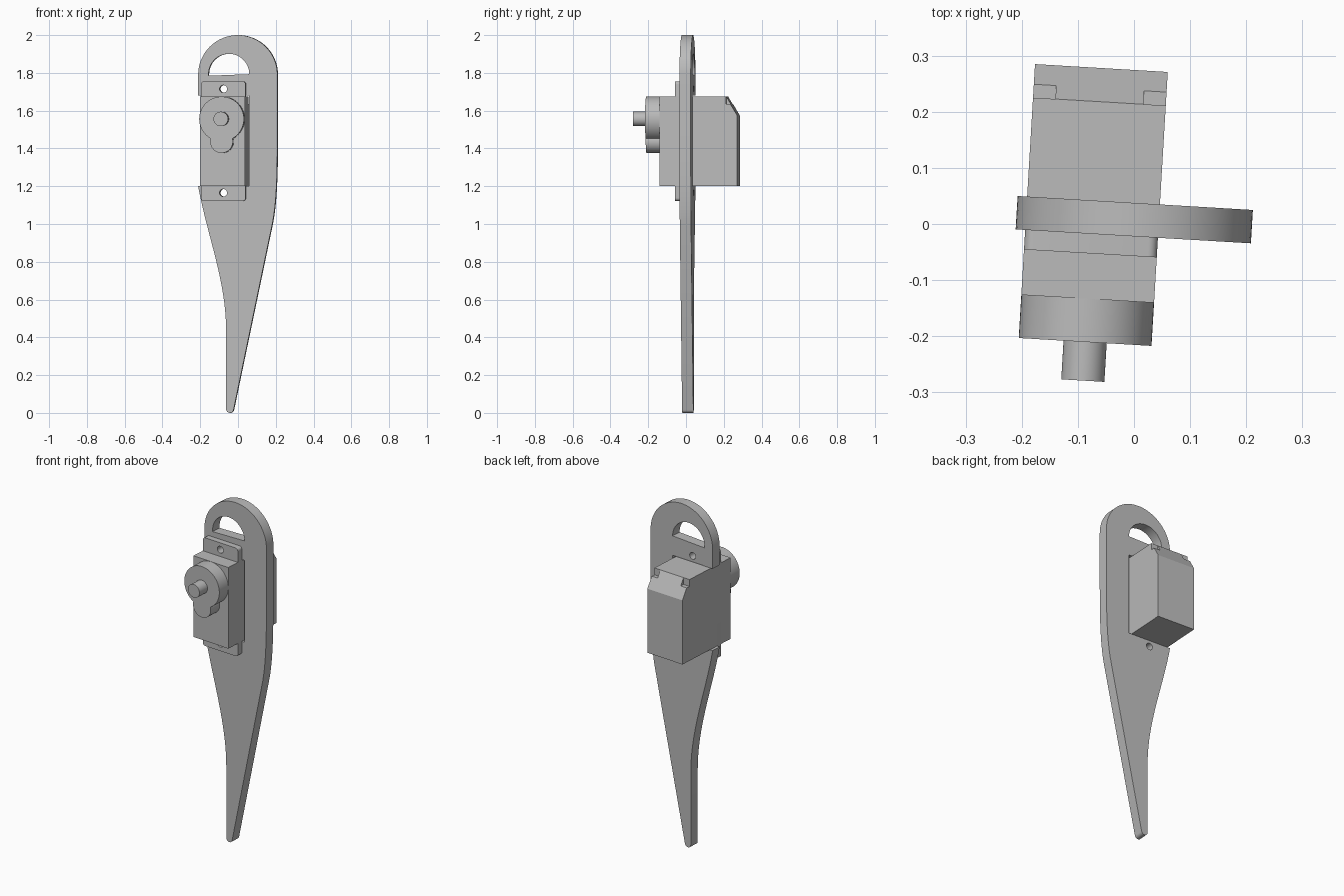
import bpy, bmesh, math
from mathutils import Matrix, Vector
from mathutils.geometry import interpolate_bezier

if "Cube" in bpy.data.objects:
    bpy.data.objects.remove(bpy.data.objects["Cube"])

# Single grey material
grey = bpy.data.materials.new("plain grey")
grey.use_nodes = True
grey.diffuse_color = (0.5, 0.5, 0.5, 1)
grey.node_tree.nodes["Principled BSDF"].inputs["Base Color"].default_value = (0.5, 0.5, 0.5, 1)

# The whole assembly is turned slightly about z
YAW = Matrix.Rotation(math.radians(-3.4), 4, "Z")


def arc(cx, cz, r, start, end, n=24):
    angles = [math.radians(start + (end - start) * i / n) for i in range(n + 1)]
    return [(cx + r * math.cos(a), cz + r * math.sin(a)) for a in angles]


def circle(cx, cz, r, n=48):
    return arc(cx, cz, r, 0, 360, n)[:-1]


def bezier(*points, n=16):
    return [tuple(p) for p in interpolate_bezier(*[Vector(p) for p in points], n)]


def prism(name, loops, near, far, axis="y"):
    """Extrude closed loops (outline first, then holes) along y or x."""
    curve = bpy.data.curves.new(name, "CURVE")
    curve.dimensions = "2D"
    curve.fill_mode = "BOTH"
    curve.extrude = (far - near) / 2
    for loop in loops:
        spline = curve.splines.new("POLY")
        spline.points.add(len(loop) - 1)
        for point, (a, b) in zip(spline.points, loop):
            point.co = (a, b, 0, 1)
        spline.use_cyclic_u = True
    temp = bpy.data.objects.new(name + "_outline", curve)
    bpy.context.collection.objects.link(temp)
    bpy.context.view_layer.update()
    mesh = bpy.data.meshes.new_from_object(temp.evaluated_get(bpy.context.evaluated_depsgraph_get()))
    bpy.data.objects.remove(temp)

    bm = bmesh.new()
    bm.from_mesh(mesh)
    middle = (near + far) / 2
    for v in bm.verts:
        a, b, d = v.co
        v.co = (a, d + middle, b) if axis == "y" else (d + middle, a, b)
    bmesh.ops.remove_doubles(bm, verts=bm.verts, dist=1e-5)
    bmesh.ops.recalc_face_normals(bm, faces=bm.faces)
    bm.transform(YAW)
    bm.to_mesh(mesh)
    bm.free()
    mesh.name = name
    mesh.materials.clear()
    mesh.materials.append(grey)
    obj = bpy.data.objects.new(name, mesh)
    bpy.context.collection.objects.link(obj)
    return obj


def select(obj):
    bpy.ops.object.select_all(action="DESELECT")
    obj.select_set(True)
    bpy.context.view_layer.objects.active = obj


# Shared layout
LEFT, RIGHT = -0.193, 0.044
MID = (LEFT + RIGHT) / 2
BOTTOM, TOP = 1.2, 1.675
PLATE_FRONT, PLATE_BACK = -0.022, 0.0375
screw_holes = [circle(MID, z, 0.02, 24) for z in (1.165, 1.715)]

# Tapered arm plate: tip, right edge, round top, open side slot, left edge
outline = arc(-0.042, 0.02, 0.02, 180, 345, 12)
outline += bezier((0.18, 0.985), (0.205, 1.1), (0.21, 1.25), (0.21, 1.46))
outline += arc(0, 1.79, 0.21, 0, 180, 40)
outline += [(-0.21, TOP + 0.004), (0.06, TOP + 0.004), (0.06, BOTTOM)]
outline += bezier((-0.21, BOTTOM), (-0.165, 0.95), (-0.062, 0.70), (-0.062, 0.44), n=28)
window = arc(-0.047, 1.793, 0.108, 0, 180, 28) + [(-0.155, 1.785)]
arm = prism("arm_plate", [outline, window] + screw_holes, PLATE_FRONT, PLATE_BACK)

# Mounting flange with rounded corners
r = 0.016
ear = []
for x, z, start in ((RIGHT - r, 1.755 - r, 0), (LEFT + r, 1.755 - r, 90),
                    (LEFT + r, 1.122 + r, 180), (RIGHT - r, 1.122 + r, 270)):
    ear += arc(x, z, r, start, start + 90, 6)
flange = prism("mounting_flange", [ear] + screw_holes, -0.057, PLATE_FRONT)

# Motor case with a sloped top back edge
case = prism("motor_case", [[(-0.138, BOTTOM), (0.274, BOTTOM), (0.274, 1.575),
                             (0.214, TOP), (-0.138, TOP)]], LEFT, RIGHT, "x")

# Corner notches in the slope
for x0, x1 in ((LEFT - 0.02, LEFT + 0.04), (RIGHT - 0.04, RIGHT + 0.02)):
    cutter = prism("notch_cutter", [[(0.214, 1.635), (0.3, 1.635), (0.3, 1.72), (0.214, 1.72)]],
                   x0, x1, "x")
    cutter.hide_render = True
    cut = case.modifiers.new("notch", "BOOLEAN")
    cut.operation = "DIFFERENCE"
    cut.solver = "EXACT"
    cut.object = cutter
    select(case)
    bpy.ops.object.modifier_apply(modifier=cut.name)
    bpy.data.objects.remove(cutter)

# Gear housing, its small lobe and the output shaft
AXIS = 1.556
housing = prism("gear_housing", [circle(MID, AXIS, 0.1185, 64)], -0.215, -0.138)
lobe = prism("gear_lobe", [circle(MID, 1.436, 0.06)], -0.2145, -0.138)
shaft = prism("output_shaft", [circle(MID, AXIS, 0.0385)], -0.284, -0.215)

for obj in (arm, flange, case, housing, lobe, shaft):
    select(obj)
    bpy.ops.object.shade_smooth_by_angle(angle=math.radians(30))
